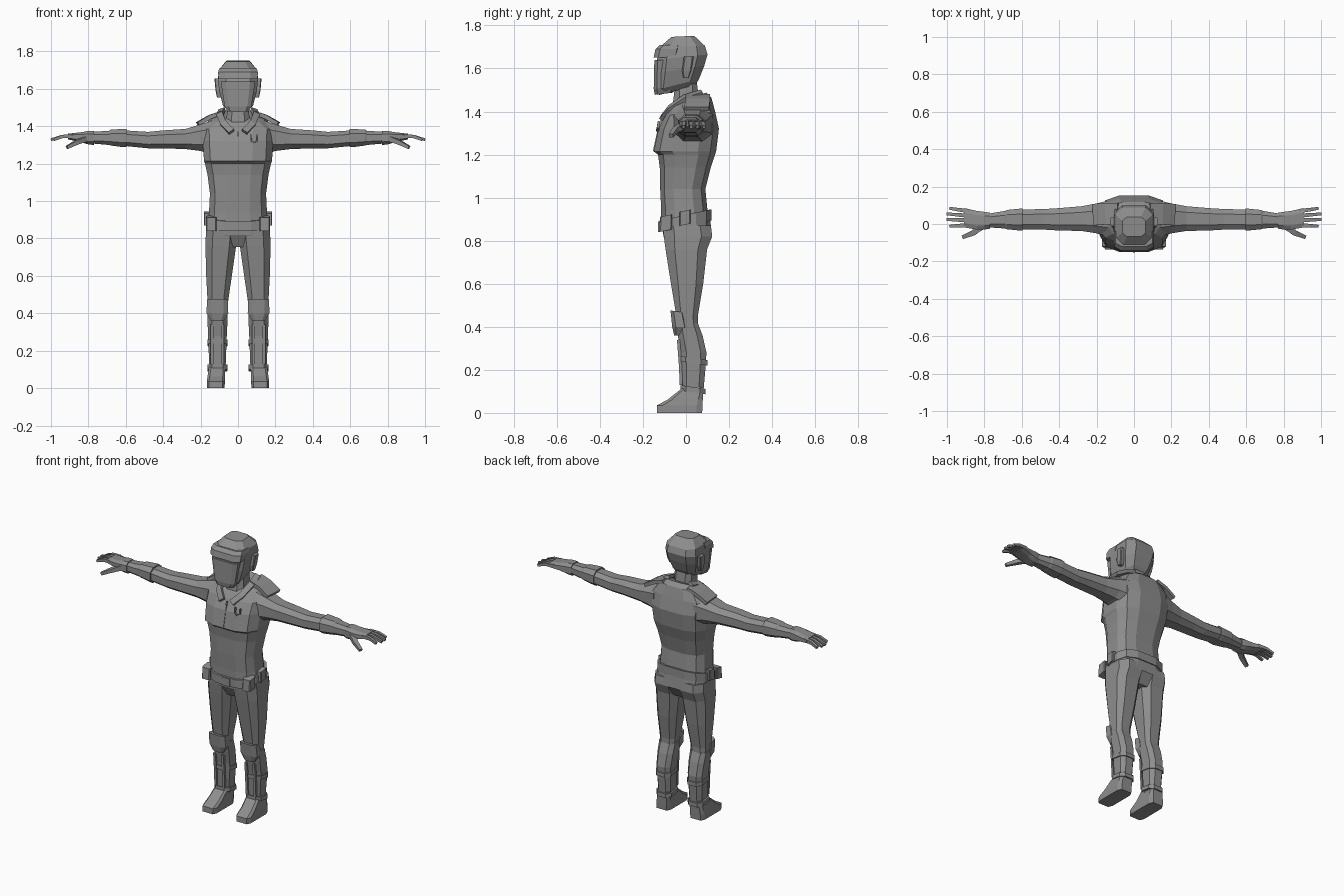
import bpy, bmesh, math
from mathutils import Vector

grey = bpy.data.materials.new("mid_grey")
grey.diffuse_color = (0.27, 0.27, 0.27, 1)


def finish(name, bm):
    bmesh.ops.recalc_face_normals(bm, faces=bm.faces)
    me = bpy.data.meshes.new(name)
    bm.to_mesh(me)
    bm.free()
    me.materials.append(grey)
    ob = bpy.data.objects.new(name, me)
    bpy.context.collection.objects.link(ob)
    return ob


def loft(name, rings, n=8, p=3.0, axis="z", s=1):
    """Rings are (t, u0, u1, v0, v1[, tilt]): bounds of a rounded section at t.
    Axis z: u=x, v=y.  Axis x: u=y, v=z.  s mirrors x."""
    bm = bmesh.new()
    shape = []
    for i in range(n):
        a = math.tau * (i + 0.5) / n
        c, d = math.cos(a), math.sin(a)
        shape.append((math.copysign(abs(c) ** (2 / p), c), math.copysign(abs(d) ** (2 / p), d)))
    m = max(q[0] for q in shape)
    loops = []
    for r in rings:
        t, u0, u1, v0, v1 = r[:5]
        tilt = r[5] if len(r) > 5 else 0
        row = []
        for a, b in shape:
            u = (u0 + u1) / 2 + a / m * (u1 - u0) / 2
            v = (v0 + v1) / 2 + b / m * (v1 - v0) / 2
            co = (s * u, v, t + tilt * v) if axis == "z" else (s * t, u, v)
            row.append(bm.verts.new(co))
        loops.append(row)
    for A, B in zip(loops, loops[1:]):
        for i in range(n):
            j = (i + 1) % n
            bm.faces.new((A[i], A[j], B[j], B[i]))
    bm.faces.new(loops[0])
    bm.faces.new(loops[-1])
    return finish(name, bm)


def beam(name, pts, w, h, up=(0, 0, 1), s=1, end=1.0):
    """Flat bar along points; w across, h along up, scaled to end at the tip."""
    bm = bmesh.new()
    pts = [Vector(q) for q in pts]
    loops = []
    for i, q in enumerate(pts):
        d = (pts[min(i + 1, len(pts) - 1)] - pts[max(i - 1, 0)]).normalized()
        side = d.cross(Vector(up)).normalized()
        top = side.cross(d)
        k = 1 + (end - 1) * i / (len(pts) - 1)
        row = []
        for a, b in ((-1, -1), (1, -1), (1, 1), (-1, 1)):
            v = q + side * (a * w * k / 2) + top * (b * h * k / 2)
            row.append(bm.verts.new((s * v.x, v.y, v.z)))
        loops.append(row)
    for A, B in zip(loops, loops[1:]):
        for i in range(4):
            j = (i + 1) % 4
            bm.faces.new((A[i], A[j], B[j], B[i]))
    bm.faces.new(loops[0])
    bm.faces.new(loops[-1])
    return finish(name, bm)


def sym(rings):
    """Expand (t, half_x, y0, y1[, tilt]) to full ring bounds."""
    return [(r[0], -r[1], r[1], *r[2:]) for r in rings]


# Torso with a stepped chest panel
loft("torso", sym([(.88, .16, -.115, .105), (.94, .155, -.115, .10), (1.04, .15, -.12, .09),
                   (1.14, .163, -.122, .115), (1.20, .176, -.13, .135), (1.215, .182, -.15, .14),
                   (1.32, .188, -.128, .153), (1.39, .19, -.095, .135, .08),
                   (1.435, .14, -.07, .118, .25), (1.455, .08, -.045, .095, .35)]), n=12)
beam("front_seam", [(0, -.15, 1.215), (0, -.127, 1.32), (0, -.11, 1.37)], .008, .008, (0, -1, 0))
beam("chest_loop", [(.068, -.125, 1.355), (.07, -.13, 1.325), (.085, -.133, 1.312),
                    (.104, -.13, 1.325), (.104, -.125, 1.355)], .008, .012, (0, -1, 0))

# Neck and head
loft("neck", sym([(1.38, .066, -.07, .065), (1.46, .06, -.058, .06), (1.54, .058, -.05, .05)]))
loft("head", sym([(1.508, .055, -.125, .04, .25), (1.535, .08, -.145, .06, .25),
                  (1.60, .1, -.14, .085, .15), (1.655, .107, -.135, .1, .1),
                  (1.705, .1, -.115, .088), (1.75, .062, -.068, .038, .05)]), p=3.6)
loft("face_mask", sym([(1.495, .058, -.145, -.06, .12), (1.52, .072, -.15, -.05, .1),
                       (1.64, .092, -.147, -.05)]), p=5)
loft("brow_brim", sym([(1.652, .105, -.15, -.03), (1.69, .106, -.142, -.02),
                       (1.71, .1, -.12, -.02)]), p=4)

# Belt, buckle and hips
loft("belt", sym([(.868, .168, -.124, .118, .22), (.92, .166, -.124, .118, .22)]), n=12)
beam("buckle", [(-.03, -.124, .865), (.03, -.124, .865)], .05, .012, (0, -1, 0))
loft("hips", sym([(.755, .10, -.07, .08), (.82, .168, -.105, .122), (.90, .163, -.112, .112)]), n=12)

for s, tag in ((1, "left"), (-1, "right")):
    # Ear, collar and shoulder strap
    loft("ear_" + tag, [(1.555, .09, .113, -.012, .012), (1.59, .09, .12, -.018, .025),
                        (1.655, .09, .126, -.01, .035)], p=6, s=s)
    beam("collar_" + tag, [(.085, .075, 1.487), (.097, -.005, 1.463), (.078, -.075, 1.415),
                           (.035, -.112, 1.37)], .035, .02, (.5, -.5, 1), s=s)
    beam("shoulder_strap_" + tag, [(.085, .055, 1.472), (.15, .055, 1.45), (.215, .05, 1.412)],
         .115, .022, s=s)
    # Sleeve and cuff
    loft("arm_" + tag, [(.14, -.065, .125, 1.25, 1.43), (.20, -.05, .11, 1.268, 1.41),
                        (.28, -.037, .095, 1.278, 1.386), (.40, -.035, .085, 1.282, 1.378),
                        (.48, -.03, .08, 1.282, 1.37), (.61, -.028, .077, 1.295, 1.378)],
         axis="x", s=s, p=2.6)
    loft("cuff_" + tag, [(.595, -.035, .082, 1.288, 1.386), (.61, -.035, .082, 1.288, 1.386),
                         (.68, -.028, .075, 1.297, 1.382), (.69, -.024, .07, 1.3, 1.376),
                         (.78, -.018, .055, 1.308, 1.37)], axis="x", s=s, p=2.6)
    # Glove, fingers and thumb
    loft("glove_" + tag, [(.77, -.025, .06, 1.30, 1.375), (.80, -.03, .065, 1.303, 1.375),
                          (.84, -.03, .07, 1.315, 1.368), (.91, -.018, .085, 1.33, 1.36)],
         axis="x", s=s, p=3)
    for k, tip in enumerate((.985, 1.0, 1.0, .985)):
        y0, y1 = -.006 + k * .025, -.012 + k * .03 + (.006 if k else 0)
        beam("finger_%s_%d" % (tag, k + 1), [(.88, y0, 1.347), (.94, (y0 + y1) / 2, 1.345),
                                            (tip, y1, 1.328)], .023, .022, s=s, end=.65)
    beam("thumb_" + tag, [(.81, -.01, 1.335), (.86, -.048, 1.315), (.915, -.07, 1.287)],
         .036, .03, s=s, end=.55)
    # Belt pouches
    loft("side_pouch_" + tag, [(.875, .145, .182, -.03, .022, .2), (.94, .145, .182, -.03, .022, .2)],
         p=8, s=s)
    loft("front_pouch_" + tag, [(.865, .115, .17, -.125, -.065, .2), (.935, .115, .17, -.12, -.065, .2)],
         p=8, s=s)
    # Trouser leg
    loft("thigh_" + tag, [(.87, .005, .168, -.108, .115), (.82, .004, .172, -.103, .122),
                          (.76, .01, .174, -.095, .098), (.60, .033, .17, -.07, .08),
                          (.45, .055, .162, -.045, .055), (.38, .06, .158, -.03, .055)], s=s)
    # Shin guard with straps and front ribs
    loft("shin_" + tag, [(.425, .054, .165, -.045, .055, -.15), (.36, .056, .163, -.038, .077),
                         (.28, .06, .16, -.025, .095), (.20, .063, .157, -.022, .09),
                         (.09, .067, .152, -.018, .08)], s=s)
    loft("knee_pad_" + tag, [(.36, .075, .145, -.055, -.01), (.40, .052, .168, -.064, .01),
                             (.465, .054, .166, -.072, -.005, -.15)], s=s)
    for z, y0, y1 in ((.235, -.03, .099), (.10, -.026, .09)):
        loft("shin_strap_%s_%d" % (tag, z * 100), [(z, .057, .164, y0, y1, -.15),
                                                  (z + .025, .057, .164, y0, y1, -.15)], s=s)
    for x in (.082, .138):
        beam("shin_rib_" + tag, [(x, -.022, .13), (x, -.026, .22), (x, -.035, .34)],
             .016, .014, (0, -1, 0), s=s)
    # Boot
    loft("boot_" + tag, [(0, .072, .167, -.135, .075), (.035, .07, .167, -.135, .077),
                         (.062, .07, .163, -.085, .078), (.12, .067, .154, -.012, .082)], p=6, s=s)
